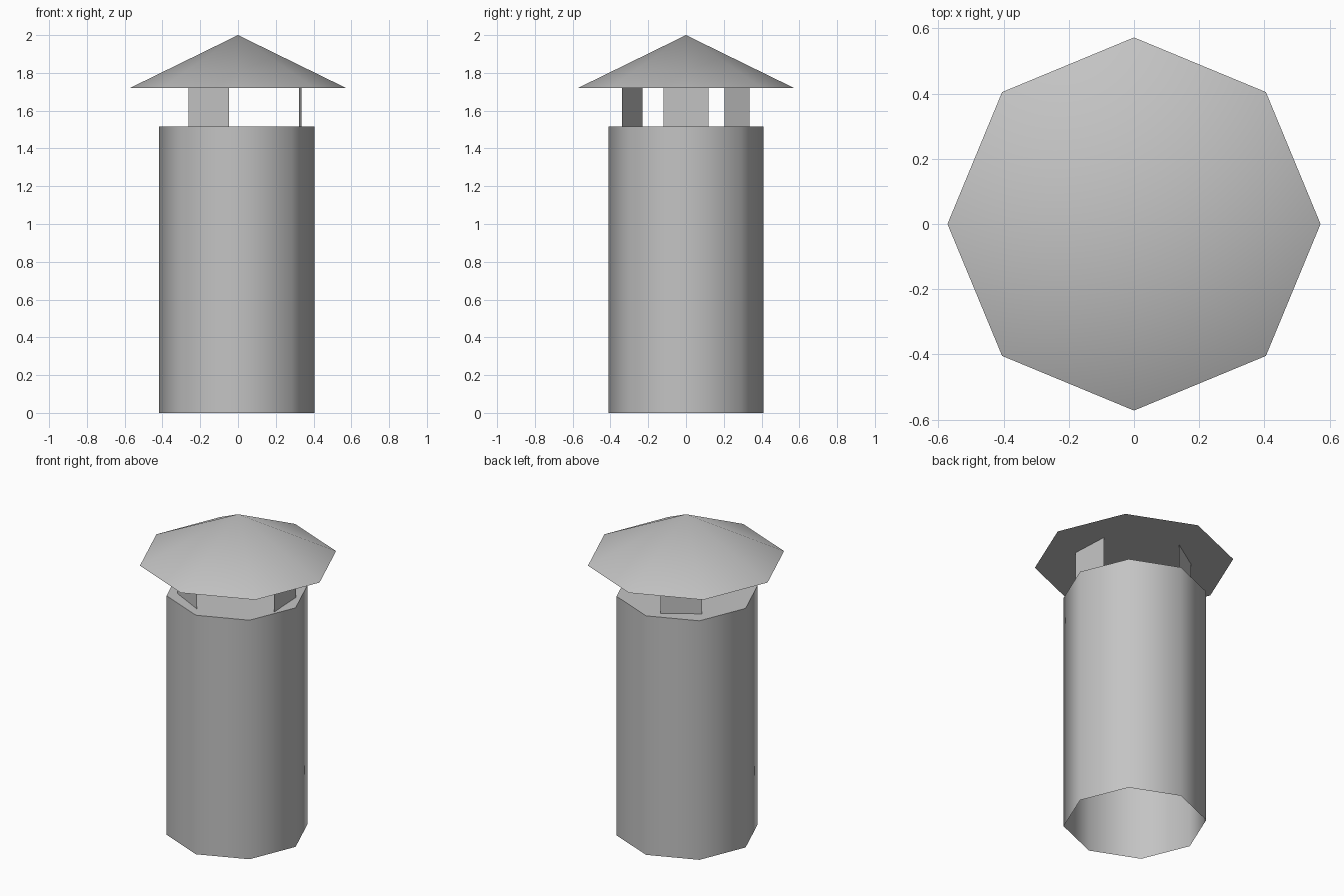
import bpy, bmesh
from math import radians
from mathutils import Matrix, Vector

default = bpy.data.objects.get("Cube")
if default:
    bpy.data.objects.remove(default, do_unlink=True)

SIDES = 8
TUBE_TOP, CAP_BASE, PEAK = 1.515, 1.72, 2.0

metal = bpy.data.materials.new("grey_metal")
metal.use_nodes = True
GREY = (0.55, 0.55, 0.55, 1)
metal.diffuse_color = GREY
metal.node_tree.nodes["Principled BSDF"].inputs["Base Color"].default_value = GREY


def add_object(name, bm, smooth=False):
    mesh = bpy.data.meshes.new(name)
    bm.to_mesh(mesh)
    bm.free()
    mesh.materials.append(metal)
    obj = bpy.data.objects.new(name, mesh)
    bpy.context.collection.objects.link(obj)
    if smooth:
        bpy.ops.object.select_all(action="DESELECT")
        obj.select_set(True)
        bpy.context.view_layer.objects.active = obj
        bpy.ops.object.shade_smooth_by_angle(angle=radians(60))
    return obj


def cone(r_bottom, r_top, z0, z1, x=0):
    bm = bmesh.new()
    bmesh.ops.create_cone(bm, cap_ends=True, segments=SIDES, radius1=r_bottom,
                          radius2=r_top, depth=z1 - z0,
                          matrix=Matrix.Translation((x, 0, (z0 + z1) / 2)))
    bmesh.ops.remove_doubles(bm, verts=bm.verts, dist=0.0001)
    return bm


# Octagonal pipe, closed on top and open underneath
bm = cone(0.411, 0.411, 0, TUBE_TOP, x=-0.007)
bmesh.ops.delete(bm, geom=[f for f in bm.faces if f.normal.z < -0.9],
                 context="FACES_ONLY")
add_object("pipe", bm, smooth=True)

# Pointed rain cap
add_object("rain_cap", cone(0.572, 0, CAP_BASE, PEAK), smooth=True)

# Three thin sheet supports around the pipe
supports = {"left_support": (0.33, 0, 3),
            "back_support": (-0.155, 0.27, 123),
            "front_support": (-0.155, -0.285, -117)}
for name, (x, y, angle) in supports.items():
    bm = bmesh.new()
    along = Matrix.Rotation(radians(angle), 3, "Z") @ Vector((0, 0.12, 0))
    corners = [(-1, TUBE_TOP), (1, TUBE_TOP), (1, CAP_BASE), (-1, CAP_BASE)]
    bm.faces.new([bm.verts.new(Vector((x, y, z)) + along * s) for s, z in corners])
    add_object(name, bm)
